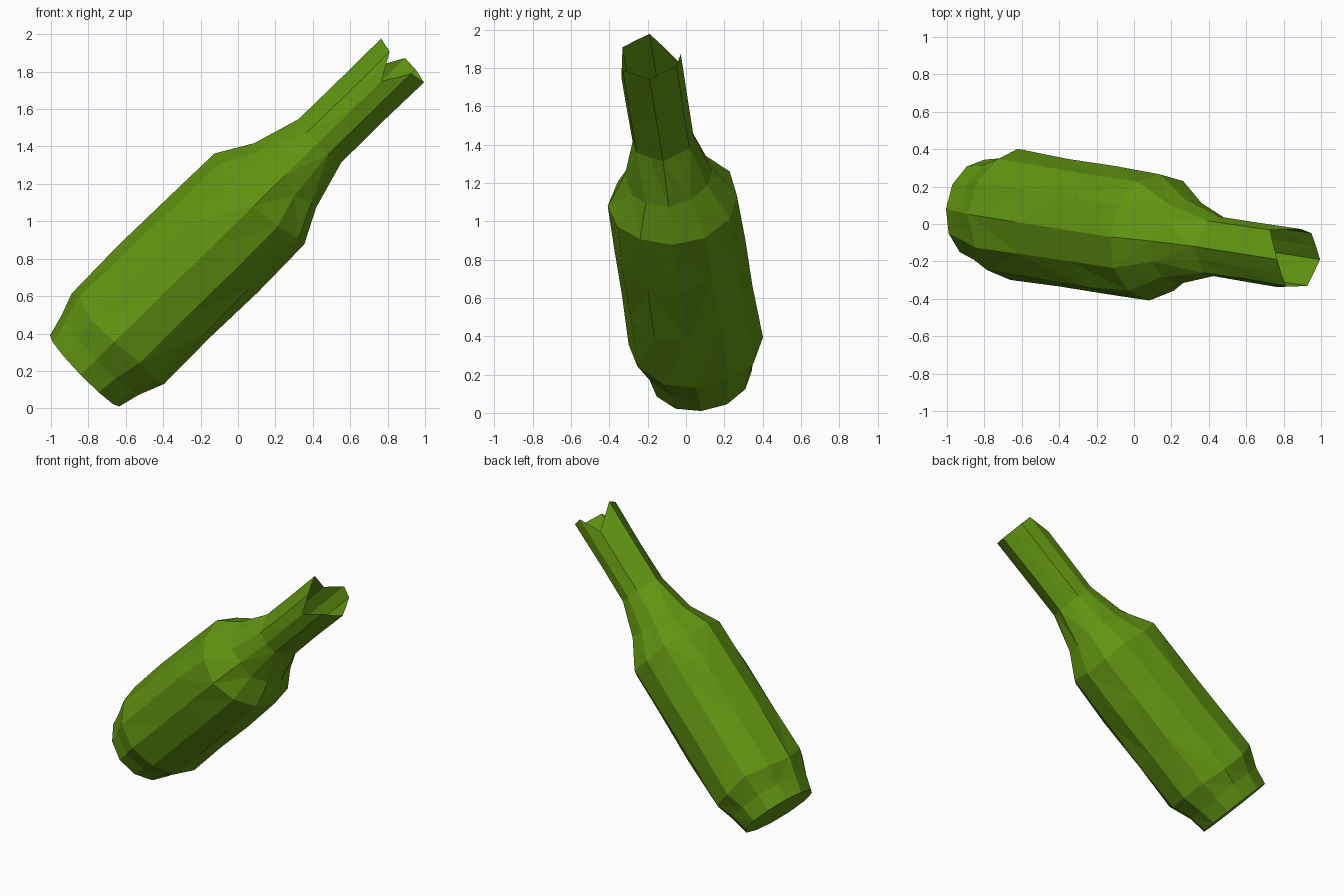
import bpy, bmesh, math, random
from mathutils import Vector

if "Cube" in bpy.data.objects:
    bpy.data.objects.remove(bpy.data.objects["Cube"])

random.seed(4)
SIDES = 12

# Tilted bottle axis, with "up" and "side" directions across it
base = Vector((-0.82, 0.08, 0.20))
tip = Vector((0.88, -0.19, 1.86))
axis = (tip - base).normalized()
side = (Vector((0, 1, 0)) - axis * axis.y).normalized()
up = side.cross(axis)
if up.z < 0:
    up = -up
length = (tip - base).length

# Profile: distance along the axis, radius, irregularity, hexagonal section?
profile = [
    (0.00, 0.268, 0.004, False),
    (0.12, 0.292, 0.008, False),
    (0.26, 0.345, 0.008, False),
    (0.62, 0.347, 0.008, False),
    (0.98, 0.347, 0.008, False),
    (1.32, 0.341, 0.006, False),
    (1.51, 0.232, 0.008, False),
    (1.77, 0.161, 0.004, True),
    (2.05, 0.161, 0.002, True),
    (length, 0.164, 0.0, True),
]
# Broken mouth: how far the rim is cut back, by side number
notches = {1: 0.15, 2: 0.075, 6: 0.14}
# Sides lying mid-way along the flats of the hexagonal neck
flats = {2, 4, 8, 10}

bm = bmesh.new()
rings = []
for n, (dist, radius, wobble, hexagonal) in enumerate(profile):
    ring = []
    for i in range(SIDES):
        a = 2 * math.pi * i / SIDES
        r = radius + random.uniform(-wobble, wobble)
        if hexagonal and i in flats:
            r *= 0.88
        d = dist
        if n == len(profile) - 1:
            d -= notches.get(i, 0)
        elif 1 < n < 7:
            d += random.uniform(-wobble, wobble) * 3
        ring.append(bm.verts.new(base + axis * d + (side * math.cos(a) + up * math.sin(a)) * r))
    rings.append(ring)

# Walls in irregular triangles, the mouth left open
for lo, hi in zip(rings, rings[1:]):
    for i in range(SIDES):
        j = (i + 1) % SIDES
        a, b, c, d = lo[i], lo[j], hi[j], hi[i]
        if random.random() < 0.5:
            bm.faces.new((a, b, c))
            bm.faces.new((a, c, d))
        else:
            bm.faces.new((a, b, d))
            bm.faces.new((b, c, d))

# Flat base
bm.faces.new(rings[0])
bmesh.ops.recalc_face_normals(bm, faces=bm.faces[:])
bottom = min(bm.faces, key=lambda f: (f.calc_center_median() - base).dot(axis))
if bottom.normal.dot(axis) > 0:
    bmesh.ops.reverse_faces(bm, faces=bm.faces[:])

mesh = bpy.data.meshes.new("bottle")
bm.to_mesh(mesh)
bm.free()
bottle = bpy.data.objects.new("bottle", mesh)
bpy.context.collection.objects.link(bottle)

# Green glass
glass = bpy.data.materials.new("green_glass")
glass.diffuse_color = (0.12, 0.30, 0.006, 1)
glass.use_nodes = True
glass.node_tree.nodes["Principled BSDF"].inputs["Base Color"].default_value = glass.diffuse_color
mesh.materials.append(glass)
